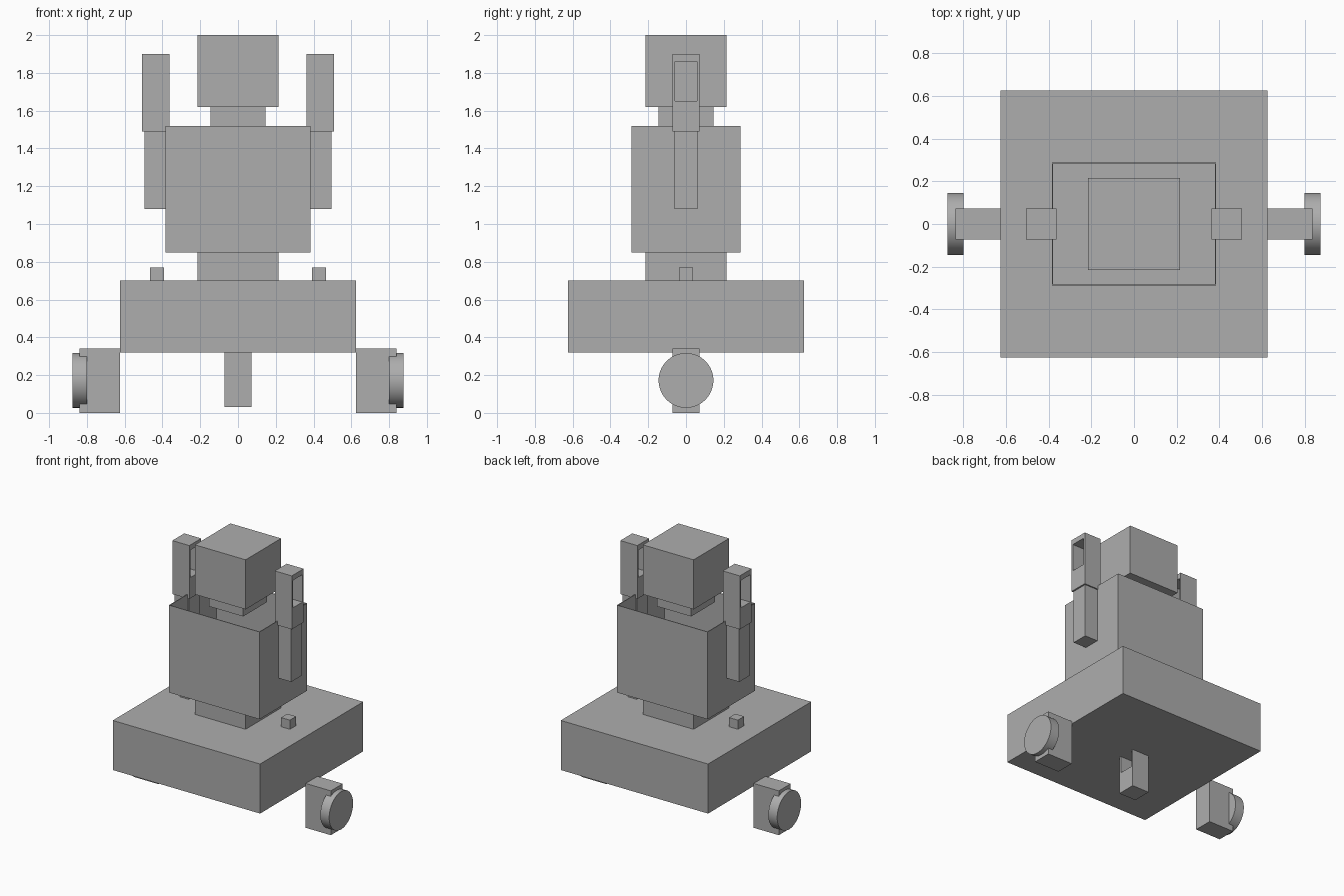
import bpy, bmesh, math

if "Cube" in bpy.data.objects:
    bpy.data.objects.remove(bpy.data.objects["Cube"], do_unlink=True)

grey = bpy.data.materials.new("plain_grey")
grey.use_nodes = True
colour = (0.42, 0.42, 0.42, 1)
grey.diffuse_color = colour
grey.node_tree.nodes["Principled BSDF"].inputs["Base Color"].default_value = colour


def finish(name, bm):
    """Turn a bmesh into a named grey object."""
    bmesh.ops.recalc_face_normals(bm, faces=bm.faces)
    mesh = bpy.data.meshes.new(name)
    bm.to_mesh(mesh)
    bm.free()
    mesh.materials.append(grey)
    obj = bpy.data.objects.new(name, mesh)
    bpy.context.collection.objects.link(obj)
    return obj


def box_mesh(x, y, z):
    """Box mesh from a (low, high) range on each axis."""
    bm = bmesh.new()
    bmesh.ops.create_cube(bm, size=1)
    for v in bm.verts:
        for axis, (low, high) in enumerate((x, y, z)):
            v.co[axis] = high if v.co[axis] > 0 else low
    return bm


def box(name, x, y, z):
    return finish(name, box_mesh(x, y, z))


def both(half):
    return (-half, half)


def window_box(name, cx, z0):
    """Upright block with a rectangular window running through it along x."""
    z1 = z0 + 0.41
    bm = box_mesh((cx - 0.072, cx + 0.072), both(0.072), (z0, z1))
    sides = [f for f in bm.faces if abs(f.normal.x) > 0.9]
    bmesh.ops.inset_individual(bm, faces=sides, thickness=0.02)
    middle = (z0 + z1) / 2
    rim = []
    for f in sides:
        rim += f.edges
        for v in f.verts:
            v.co.y = math.copysign(0.057, v.co.y)
            v.co.z = z0 + (0.37 if v.co.z > middle else 0.16)
    bmesh.ops.delete(bm, geom=sides, context='FACES_ONLY')
    bmesh.ops.bridge_loops(bm, edges=rim)
    return finish(name, bm)


# Base, waist, neck and head
box("base", both(0.625), both(0.625), (0.32, 0.70))
box("waist", both(0.215), both(0.215), (0.70, 0.85))
box("neck", both(0.145), both(0.145), (1.52, 1.62))
box("head", both(0.215), both(0.215), (1.62, 2.0))

# Hollow torso, open at the top
bm = box_mesh(both(0.385), both(0.288), (0.85, 1.52))
top = [f for f in bm.faces if f.normal.z > 0.9]
bmesh.ops.inset_individual(bm, faces=top, thickness=0.008)
well = bmesh.ops.extrude_face_region(bm, geom=top)["geom"]
bmesh.ops.delete(bm, geom=top, context='FACES_ONLY')
for v in well:
    if isinstance(v, bmesh.types.BMVert):
        v.co.z = 0.86
finish("torso", bm)

# Centre support under the base
window_box("centre_support", 0, 0.03)

# Arms, pegs, brackets and wheels on both sides
for side, s in (("left", 1), ("right", -1)):
    def span(a, b):
        return tuple(sorted((s * a, s * b)))

    window_box(side + "_upper_arm", s * 0.435, 1.49)
    box(side + "_lower_arm", span(0.372, 0.495), both(0.062), (1.08, 1.49))
    box(side + "_peg", span(0.392, 0.467), both(0.038), (0.70, 0.77))
    box(side + "_wheel_bracket", span(0.625, 0.838), both(0.072), (0, 0.34))
    bpy.ops.mesh.primitive_cylinder_add(
        vertices=64, radius=0.145, depth=0.075,
        location=(s * 0.8375, 0, 0.172), rotation=(0, math.pi / 2, 0))
    wheel = bpy.context.object
    wheel.name = side + "_wheel"
    wheel.data.materials.append(grey)
    bpy.ops.object.shade_smooth_by_angle()
